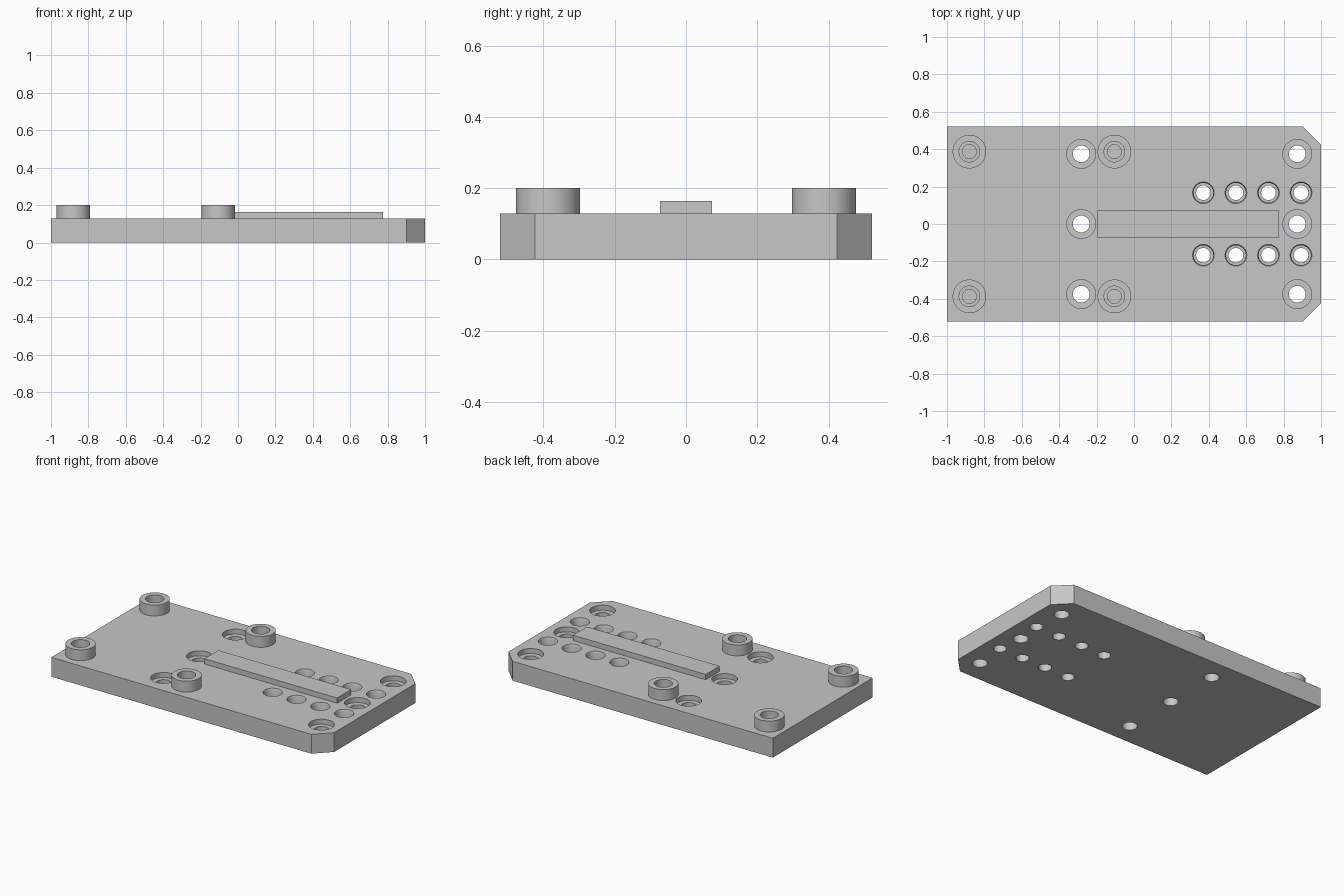
import bpy, bmesh, math

default = bpy.data.objects.get("Cube")
if default:
    bpy.data.objects.remove(default)

grey = bpy.data.materials.new("plain grey")
grey.use_nodes = True
colour = (0.57, 0.57, 0.57, 1)
grey.diffuse_color = colour
grey.node_tree.nodes["Principled BSDF"].inputs["Base Color"].default_value = colour

PLATE_TOP = 0.128
SEGMENTS = 48


def add_object(name, bm):
    bmesh.ops.recalc_face_normals(bm, faces=bm.faces)
    mesh = bpy.data.meshes.new(name)
    bm.to_mesh(mesh)
    bm.free()
    mesh.materials.append(grey)
    obj = bpy.data.objects.new(name, mesh)
    bpy.context.collection.objects.link(obj)
    return obj


def prism(name, outline, z0, z1):
    bm = bmesh.new()
    face = bm.faces.new([bm.verts.new((x, y, z0)) for x, y in outline])
    new = bmesh.ops.extrude_face_region(bm, geom=[face])["geom"]
    verts = [g for g in new if isinstance(g, bmesh.types.BMVert)]
    bmesh.ops.translate(bm, verts=verts, vec=(0, 0, z1 - z0))
    return add_object(name, bm)


def lathe(bm, x, y, profile, ring=False):
    """Turn (radius, z) points about a vertical axis; cap the ends or join them."""
    loops = []
    for r, z in profile:
        angles = [2 * math.pi * i / SEGMENTS for i in range(SEGMENTS)]
        loops.append([bm.verts.new((x + r * math.cos(a), y + r * math.sin(a), z))
                      for a in angles])
    pairs = list(zip(loops, loops[1:]))
    if ring:
        pairs.append((loops[-1], loops[0]))
    else:
        bm.faces.new(loops[0])
        bm.faces.new(loops[-1])
    for low, high in pairs:
        for i in range(SEGMENTS):
            j = (i + 1) % SEGMENTS
            bm.faces.new((low[i], low[j], high[j], high[i]))


def select_only(obj):
    bpy.ops.object.select_all(action='DESELECT')
    obj.select_set(True)
    bpy.context.view_layer.objects.active = obj


# Base plate with two clipped corners
plate = prism("base_plate", [(-1, -0.522), (0.902, -0.522), (1, -0.424),
                             (1, 0.424), (0.902, 0.522), (-1, 0.522)], 0, PLATE_TOP)

# Hole cutters: shallow counterbores, deep countersunk holes, blind screw holes
above = PLATE_TOP + 0.02
mount_hole = [(0.045, -0.02), (0.045, 0.095), (0.077, 0.095), (0.077, above)]
terminal_hole = [(0.039, -0.02), (0.039, 0.045), (0.053, 0.045),
                 (0.053, 0.115), (0.058, PLATE_TOP), (0.058, above)]
screw_hole = [(0.037, 0.05), (0.037, above)]
boss_places = [(x, y) for x in (-0.88, -0.105) for y in (-0.387, 0.387)]

holes = bmesh.new()
for x in (-0.282, 0.873):
    for y in (-0.375, 0, 0.375):
        lathe(holes, x, y, mount_hole)
for i in range(4):
    for y in (-0.167, 0.167):
        lathe(holes, 0.371 + 0.174 * i, y, terminal_hole)
for x, y in boss_places:
    lathe(holes, x, y, screw_hole)
cutter = add_object("hole_cutter", holes)
cutter.hide_render = True

select_only(plate)
cut = plate.modifiers.new("holes", 'BOOLEAN')
cut.operation = 'DIFFERENCE'
cut.solver = 'EXACT'
cut.object = cutter
bpy.ops.object.modifier_apply(modifier=cut.name)
bpy.data.objects.remove(cutter)

# Raised central rib
rib = prism("centre_rib", [(-0.195, -0.073), (0.776, -0.073),
                           (0.776, 0.073), (-0.195, 0.073)], PLATE_TOP, 0.163)

# Hollow standoff bosses
bosses = []
for i, (x, y) in enumerate(boss_places):
    bm = bmesh.new()
    lathe(bm, x, y, [(0.09, PLATE_TOP), (0.09, 0.2), (0.055, 0.2), (0.055, PLATE_TOP)],
          ring=True)
    bosses.append(add_object(f"standoff_boss_{i + 1}", bm))

for obj in [plate, rib] + bosses:
    select_only(obj)
    bpy.ops.object.shade_smooth_by_angle(angle=math.radians(30))
